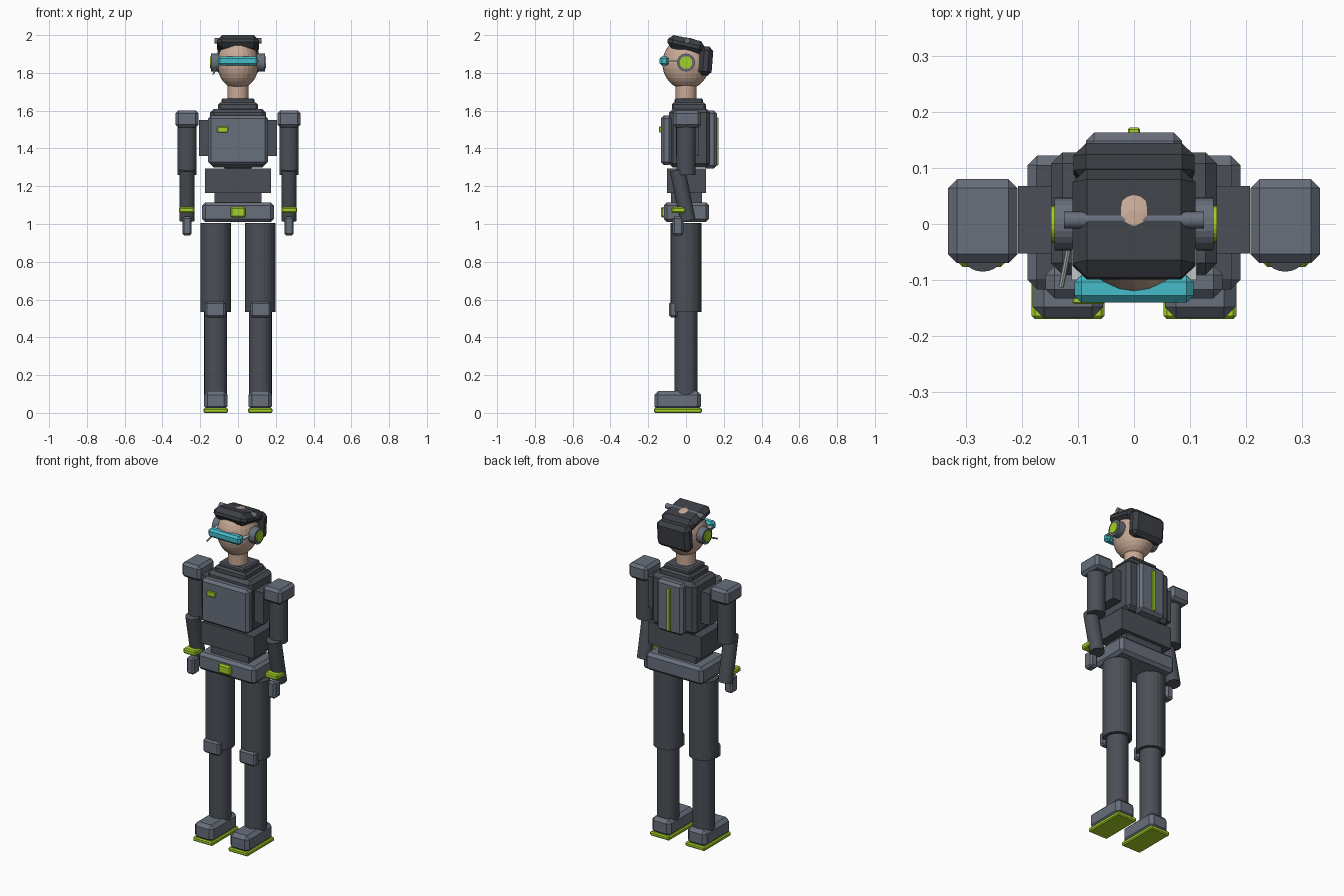
import bpy, bmesh, math
from mathutils import Matrix, Vector

if "Cube" in bpy.data.objects:
    bpy.data.objects.remove(bpy.data.objects["Cube"], do_unlink=True)


def material(name, rgb):
    m = bpy.data.materials.new(name)
    m.use_nodes = True
    m.diffuse_color = (*rgb, 1)
    bsdf = next(n for n in m.node_tree.nodes if n.type == 'BSDF_PRINCIPLED')
    bsdf.inputs["Base Color"].default_value = (*rgb, 1)
    return m


SUIT = material("dark suit grey", (0.07, 0.08, 0.095))
HAIR = material("charcoal", (0.045, 0.05, 0.058))
ARMOR = material("slate grey", (0.14, 0.16, 0.2))
LIME = material("lime green", (0.37, 0.63, 0.02))
CYAN = material("visor cyan", (0.06, 0.5, 0.58))
SKIN = material("skin", (0.58, 0.4, 0.3))
SILVER = material("light silver", (0.55, 0.56, 0.57))


def finish(bm, name, mat, smooth=False):
    bmesh.ops.recalc_face_normals(bm, faces=bm.faces)
    mesh = bpy.data.meshes.new(name)
    for f in bm.faces:
        f.smooth = smooth
    bm.to_mesh(mesh)
    bm.free()
    mesh.materials.append(mat)
    ob = bpy.data.objects.new(name, mesh)
    bpy.context.collection.objects.link(ob)
    return ob


def box(name, mat, x, y, z, bevel=0.01, tilt=0):
    """Chamfered box from its (min, max) range on each axis."""
    bm = bmesh.new()
    bmesh.ops.create_cube(bm, size=1)
    size = Vector([r[1] - r[0] for r in (x, y, z)])
    bmesh.ops.scale(bm, vec=size, verts=bm.verts)
    if bevel:
        bmesh.ops.bevel(bm, geom=bm.edges[:], offset=min(bevel, min(size) * 0.4),
                        segments=1, affect='EDGES')
    centre = Vector([(r[0] + r[1]) / 2 for r in (x, y, z)])
    bm.transform(Matrix.Translation(centre) @ Matrix.Rotation(tilt, 4, 'X'))
    return finish(bm, name, mat)


def rod(name, mat, a, b, radius, sides=24):
    """Cylinder between two points."""
    a, b = Vector(a), Vector(b)
    bm = bmesh.new()
    bmesh.ops.create_cone(bm, cap_ends=True, segments=sides, radius1=radius,
                          radius2=radius, depth=(b - a).length)
    turn = (b - a).to_track_quat('Z', 'Y').to_matrix().to_4x4()
    bm.transform(Matrix.Translation((a + b) / 2) @ turn)
    return finish(bm, name, mat)


def sym(half):
    return (-half, half)


# Head and neck
bm = bmesh.new()
bmesh.ops.create_uvsphere(bm, u_segments=24, v_segments=16, radius=1)
bm.transform(Matrix.Translation((0, 0, 1.85)) @ Matrix.Diagonal((0.11, 0.125, 0.137, 1)))
finish(bm, "head", SKIN)
rod("neck", SKIN, (0, 0, 1.62), (0, 0, 1.76), 0.056)

# Hair, swept up at the front
box("hair_top", HAIR, sym(0.11), (-0.1, 0.1), (1.915, 1.985), 0.026, -0.22)
box("hair_back", HAIR, sym(0.108), (0.07, 0.14), (1.785, 1.94), 0.022, -0.08)

# Visor, headset and microphone
box("visor", CYAN, sym(0.106), (-0.14, -0.092), (1.838, 1.888), 0.012)
rod("headset_band", ARMOR, (-0.125, 0.007, 1.97), (0.125, 0.007, 1.97), 0.015)
rod("microphone", SILVER, (-0.115, -0.035, 1.83), (-0.13, -0.112, 1.795), 0.005, 8)

# Torso
box("collar_base", SUIT, sym(0.105), (-0.075, 0.105), (1.6, 1.642), 0.01)
box("collar_top", SUIT, sym(0.087), (-0.062, 0.09), (1.635, 1.665), 0.008)
box("chest", SUIT, sym(0.148), (-0.09, 0.128), (1.3, 1.61), 0.02)
box("shoulder_bar", SUIT, sym(0.207), (-0.053, 0.068), (1.36, 1.55), 0)
box("chest_plate", ARMOR, sym(0.158), (-0.133, -0.075), (1.312, 1.575), 0.016)
box("chest_badge", LIME, (-0.11, -0.053), (-0.143, -0.13), (1.485, 1.515), 0.003)
box("back_pack", ARMOR, sym(0.086), (0.09, 0.163), (1.295, 1.6), 0.015)
box("back_stripe", LIME, sym(0.011), (0.158, 0.172), (1.31, 1.565), 0.003)
box("abdomen", SUIT, sym(0.175), (-0.1, 0.105), (1.165, 1.295), 0)
box("waist", SUIT, sym(0.125), (-0.08, 0.085), (1.1, 1.175), 0)
box("belt", ARMOR, sym(0.19), (-0.117, 0.122), (1.01, 1.115), 0.017)
box("belt_buckle", LIME, sym(0.041), (-0.133, -0.105), (1.035, 1.09), 0.008)

# Paired parts
for side, s in (("left", 1), ("right", -1)):
    def span(centre, half):
        return (s * centre - half, s * centre + half)

    # Ear cups and visor temples
    rod(side + "_ear_cup", ARMOR, (s * 0.095, 0, 1.855), (s * 0.142, 0, 1.855), 0.047)
    rod(side + "_ear_light", LIME, (s * 0.14, 0, 1.855), (s * 0.148, 0, 1.855), 0.033)
    box(side + "_temple", SILVER, span(0.1, 0.012), (-0.1, -0.03), (1.861, 1.869), 0)

    # Arm
    box(side + "_shoulder_pad", ARMOR, span(0.27, 0.062), (-0.07, 0.08), (1.51, 1.6), 0.016)
    rod(side + "_upper_arm", SUIT, (s * 0.27, 0, 1.26), (s * 0.27, 0, 1.53), 0.051)
    rod(side + "_forearm", SUIT, (s * 0.27, 0.01, 1.018), (s * 0.27, -0.045, 1.285), 0.041)
    box(side + "_wrist_band", LIME, span(0.272, 0.041), (-0.077, 0), (1.058, 1.09), 0.007)
    box(side + "_hand", ARMOR, span(0.27, 0.025), (-0.072, -0.013), (0.94, 1.04), 0.01)

    # Leg
    rod(side + "_thigh", SUIT, (s * 0.118, 0, 0.535), (s * 0.118, 0, 1.005), 0.081)
    rod(side + "_shin", SUIT, (s * 0.118, 0, 0.09), (s * 0.118, 0, 0.56), 0.061)
    box(side + "_knee_pad", ARMOR, span(0.12, 0.054), (-0.089, -0.045), (0.505, 0.588), 0.01)
    box(side + "_shoe", ARMOR, span(0.118, 0.063), (-0.168, 0.08), (0.015, 0.115), 0.02)
    box(side + "_sole", LIME, span(0.118, 0.065), (-0.17, 0.085), (0, 0.025), 0.006)
